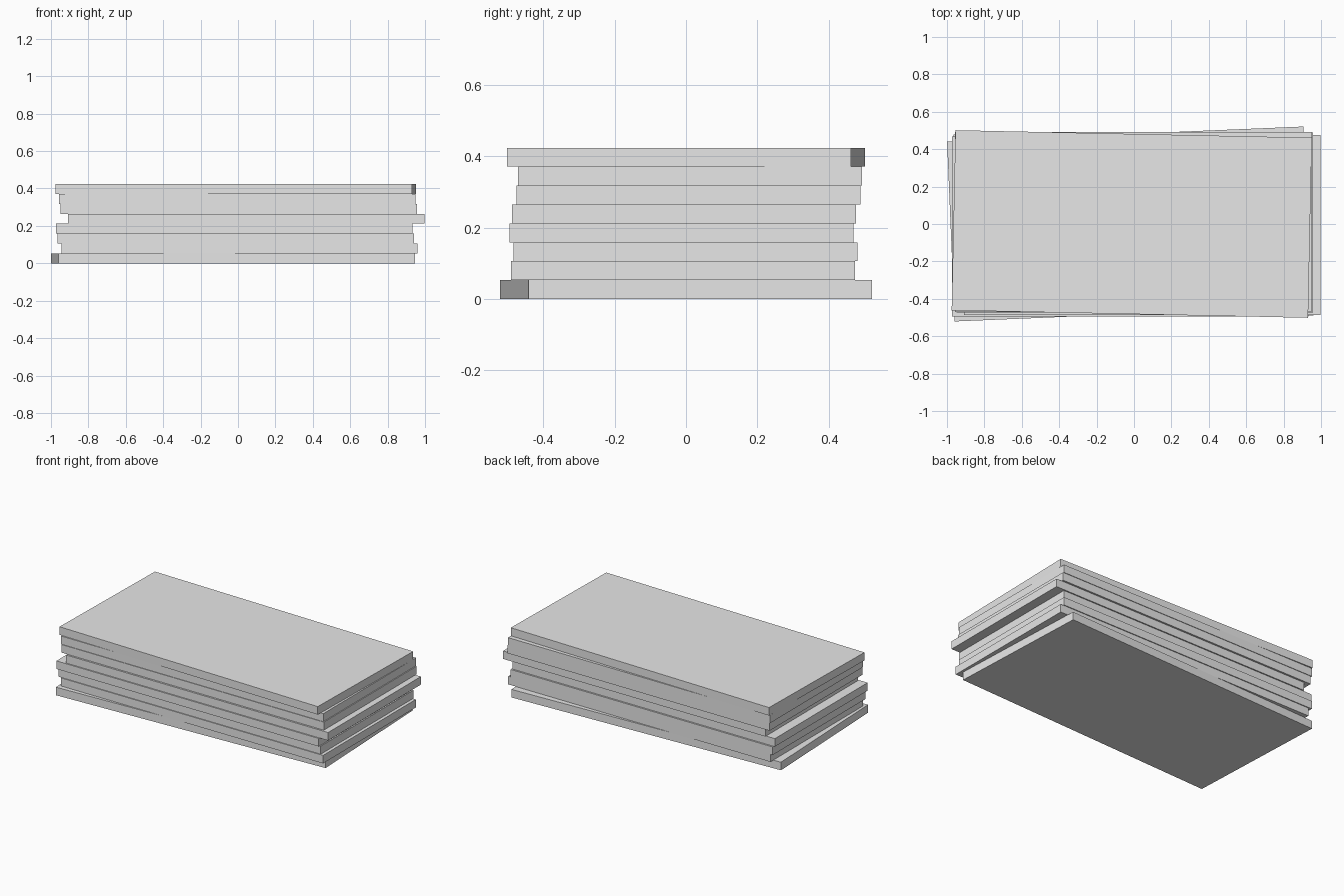
import bpy
from math import radians

cube = bpy.data.objects.get("Cube")
if cube:
    bpy.data.objects.remove(cube, do_unlink=True)

LENGTH, WIDTH, THICK = 1.906, 0.963, 0.0529

grey = bpy.data.materials.new("light_grey")
grey.use_nodes = True
grey.diffuse_color = (0.8, 0.8, 0.8, 1)
for node in grey.node_tree.nodes:
    if node.type == 'BSDF_PRINCIPLED':
        node.inputs["Base Color"].default_value = grey.diffuse_color


def add_board(level, x, y, turn):
    """One flat board at its level in the stack, slightly shifted and turned."""
    bpy.ops.mesh.primitive_cube_add(size=1, location=(x, y, (level + 0.5) * THICK),
                                    rotation=(0, 0, radians(turn)))
    board = bpy.context.object
    board.name = f"board_{level + 1}"
    board.scale = (LENGTH, WIDTH, THICK)
    board.data.materials.append(grey)


# Centre x, centre y and turn in degrees, from the bottom board up
stack = [
    (-0.027, 0.0, 2.4),
    (0.008, -0.008, 0),
    (-0.013, -0.002, 0),
    (-0.021, -0.013, 0),
    (0.043, -0.005, 0),
    (0.003, 0.007, 0),
    (-0.003, 0.011, 0),
    (-0.012, 0.0, -1.2),
]
for level, (x, y, turn) in enumerate(stack):
    add_board(level, x, y, turn)
